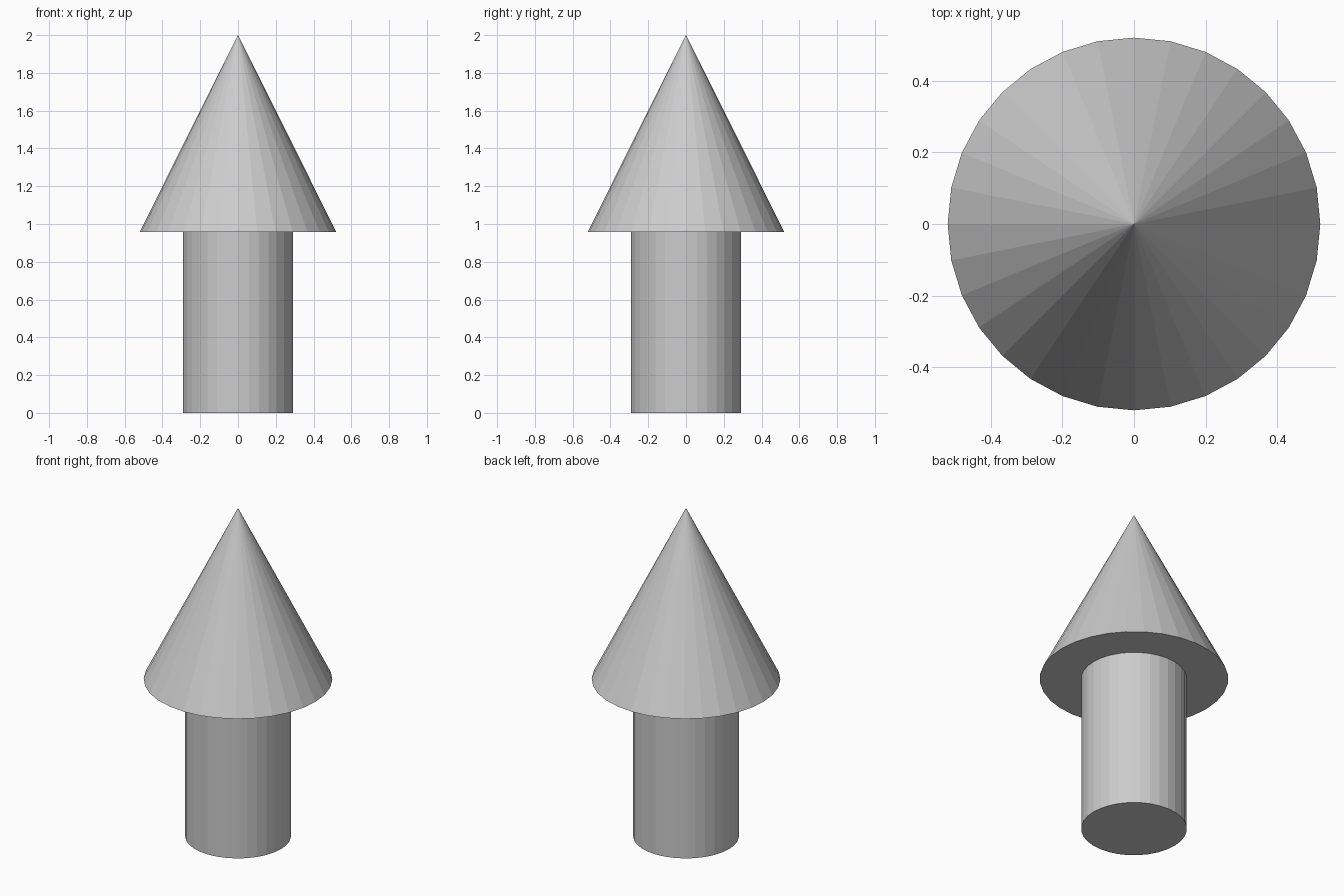
import bpy

if "Cube" in bpy.data.objects:
    bpy.data.objects.remove(bpy.data.objects["Cube"])

SIDES = 32
BASE_Z = 0.957   # where the shaft meets the cone
TOP_Z = 2.0

# Shaft
bpy.ops.mesh.primitive_cylinder_add(
    vertices=SIDES, radius=0.292, depth=BASE_Z, location=(0, 0, BASE_Z / 2))
bpy.context.object.name = "shaft"

# Pointed cone head
bpy.ops.mesh.primitive_cone_add(
    vertices=SIDES, radius1=0.521, radius2=0, depth=TOP_Z - BASE_Z,
    location=(0, 0, (BASE_Z + TOP_Z) / 2))
bpy.context.object.name = "cone_head"
